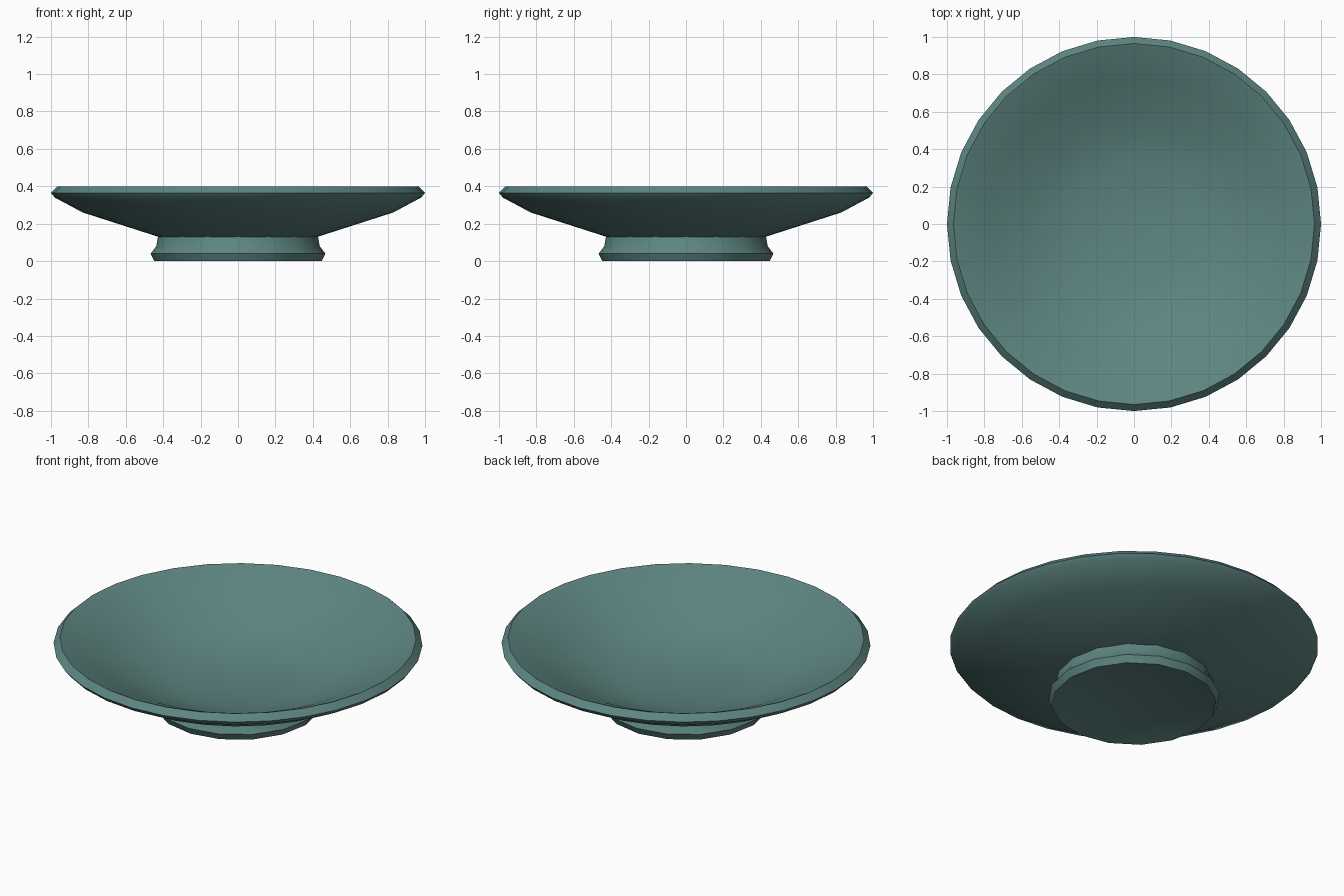
import bpy
import bmesh
import math

cube = bpy.data.objects.get("Cube")
if cube:
    bpy.data.objects.remove(cube, do_unlink=True)

# Glaze material
glaze = bpy.data.materials.new("teal_glaze")
glaze.use_nodes = True
colour = (0.11, 0.235, 0.22, 1)
glaze.diffuse_color = colour
glaze.node_tree.nodes["Principled BSDF"].inputs["Base Color"].default_value = colour


def lathe(name, profile, sides, crease):
    """Spin a closed (radius, height) profile around z."""
    bm = bmesh.new()
    verts = [bm.verts.new((r, 0, z)) for r, z in profile]
    edges = [bm.edges.new(pair) for pair in zip(verts, verts[1:])]
    bmesh.ops.spin(bm, geom=verts + edges, axis=(0, 0, 1), cent=(0, 0, 0),
                   angle=math.tau, steps=sides, use_duplicate=False)
    bmesh.ops.remove_doubles(bm, verts=bm.verts, dist=0.0005)
    bmesh.ops.recalc_face_normals(bm, faces=bm.faces)
    mesh = bpy.data.meshes.new(name)
    bm.to_mesh(mesh)
    bm.free()
    mesh.materials.append(glaze)
    obj = bpy.data.objects.new(name, mesh)
    bpy.context.collection.objects.link(obj)
    bpy.ops.object.select_all(action="DESELECT")
    obj.select_set(True)
    bpy.context.view_layer.objects.active = obj
    bpy.ops.object.shade_smooth_by_angle(angle=math.radians(crease))
    return obj


# Wide shallow dish: underside, bevelled lip, hollow inside
lathe("dish", [
    (0, 0.11), (0.41, 0.125), (0.83, 0.26), (0.98, 0.34), (1.0, 0.365),
    (0.965, 0.4), (0.95, 0.395), (0.78, 0.315), (0.55, 0.2), (0.33, 0.14),
    (0, 0.13)], 32, 40)

# Flared foot ring with a shallow recess beneath
lathe("foot", [
    (0, 0.05), (0.25, 0.042), (0.42, 0.006), (0.447, 0), (0.467, 0.04),
    (0.437, 0.08), (0.427, 0.135), (0, 0.12)], 16, 50)
